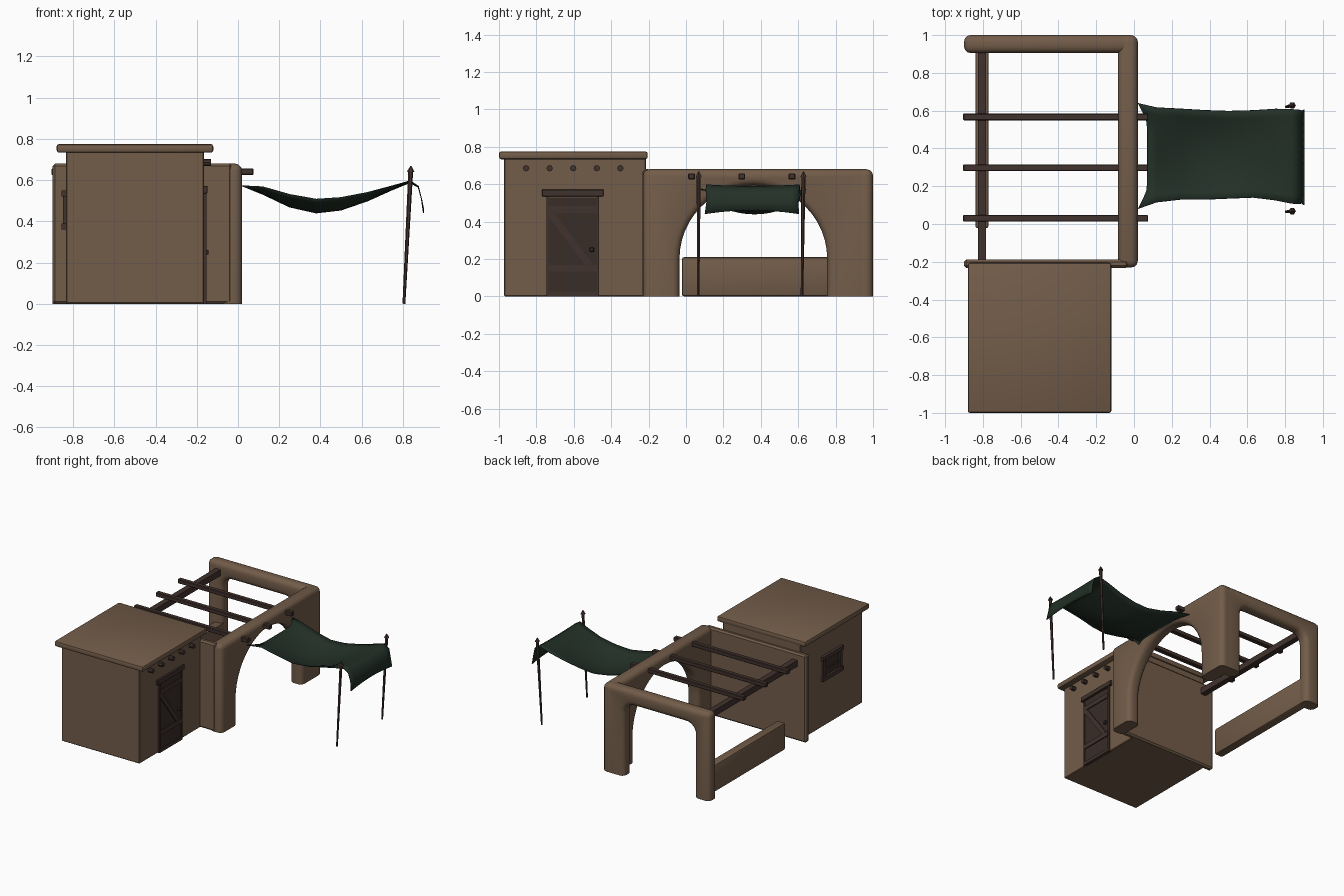
import bpy, bmesh, math
from mathutils import Vector, Matrix

if "Cube" in bpy.data.objects:
    bpy.data.objects.remove(bpy.data.objects["Cube"])


def material(name, rgb):
    m = bpy.data.materials.new(name)
    m.diffuse_color = (*rgb, 1)
    m.use_nodes = True
    m.node_tree.nodes["Principled BSDF"].inputs["Base Color"].default_value = m.diffuse_color
    return m


CLAY = material("clay", (0.17, 0.108, 0.067))
WOOD = material("dark wood", (0.052, 0.032, 0.026))
DOOR = material("door wood", (0.040, 0.026, 0.021))
CLOTH = material("green cloth", (0.016, 0.029, 0.020))


def finish(name, bm, mat, angle=35):
    bmesh.ops.recalc_face_normals(bm, faces=bm.faces)
    me = bpy.data.meshes.new(name)
    bm.to_mesh(me)
    bm.free()
    me.materials.append(mat)
    me.shade_smooth()
    me.set_sharp_from_angle(angle=math.radians(angle))
    ob = bpy.data.objects.new(name, me)
    bpy.context.collection.objects.link(ob)
    return ob


def bevel_sharp(bm, width, segments):
    edges = [e for e in bm.edges if len(e.link_faces) == 2 and e.calc_face_angle() > 0.7]
    bmesh.ops.bevel(bm, geom=edges, offset=width, segments=segments,
                    profile=0.5, affect='EDGES')


def box(name, x, y, z, mat, bevel=0.0, rot=0.0, segments=1):
    """Box from (min, max) ranges, optionally turned about x."""
    bm = bmesh.new()
    bmesh.ops.create_cube(bm, size=1)
    size = [r[1] - r[0] for r in (x, y, z)]
    mid = [(r[1] + r[0]) / 2 for r in (x, y, z)]
    bm.transform(Matrix.Translation(mid) @ Matrix.Rotation(rot, 4, 'X')
                 @ Matrix.Diagonal((*size, 1)))
    if bevel:
        bevel_sharp(bm, bevel, segments)
    return finish(name, bm, mat)


def rod(name, a, b, r1, r2, mat, sides=8):
    a, b = Vector(a), Vector(b)
    bm = bmesh.new()
    bmesh.ops.create_cone(bm, cap_ends=True, segments=sides, radius1=r1, radius2=r2,
                          depth=(b - a).length)
    bm.transform(Matrix.Translation((a + b) / 2)
                 @ (b - a).to_track_quat('Z', 'Y').to_matrix().to_4x4())
    return finish(name, bm, mat)


def panel(name, outline, axis, lo, hi):
    """Rounded adobe wall: 2D outline extruded along x or y, cut flat at the ground."""
    bm = bmesh.new()

    def place(p, d):
        return (d, p[0], p[1]) if axis == 'x' else (p[0], d, p[1])
    vs = [bm.verts.new(place(p, lo)) for p in outline]
    face = bm.faces.new(vs)
    ext = bmesh.ops.extrude_face_region(bm, geom=[face], use_keep_orig=True)
    shift = Vector(place((0, 0), hi - lo))
    for v in ext["geom"]:
        if isinstance(v, bmesh.types.BMVert):
            v.co += shift
    bmesh.ops.recalc_face_normals(bm, faces=bm.faces)
    bevel_sharp(bm, 0.035, 3)
    cut = bmesh.ops.bisect_plane(bm, geom=bm.verts[:] + bm.edges[:] + bm.faces[:],
                                 plane_co=(0, 0, 0), plane_no=(0, 0, 1), clear_inner=True)
    rim = [e for e in cut["geom_cut"] if isinstance(e, bmesh.types.BMEdge)]
    bmesh.ops.holes_fill(bm, edges=rim)
    return finish(name, bm, CLAY, 40)


# House block and roof slab
box("house", (-0.835, -0.165), (-0.973, -0.215), (0, 0.745), CLAY, 0.005)
box("house_roof", (-0.88, -0.12), (-1.0, -0.205), (0.733, 0.775), CLAY, 0.012, segments=2)

# Courtyard walls: arched side wall, open end frame, thin rear wall, low wall
arch = [(0.36 - 0.395 * math.cos(t), 0.2 + 0.395 * math.sin(t))
        for t in (math.pi * i / 24 for i in range(25))]
panel("arch_wall", [(-0.23, -0.1), (-0.035, -0.1)] + arch
      + [(0.755, -0.1), (1.0, -0.1), (1.0, 0.68), (-0.23, 0.68)], 'x', -0.085, 0.02)

r, left, right, top = 0.08, -0.77, -0.165, 0.565
quarter = [math.pi / 2 * i / 6 for i in range(7)]
opening = [(left + r - r * math.cos(t), top - r + r * math.sin(t)) for t in quarter]
opening += [(right - r + r * math.sin(t), top - r + r * math.cos(t)) for t in quarter]
panel("end_frame", [(-0.9, -0.1), (left, -0.1)] + opening
      + [(right, -0.1), (0.02, -0.1), (0.02, 0.68), (-0.9, 0.68)], 'y', 0.905, 1.0)

box("rear_wall", (-0.9, -0.03), (-0.232, -0.188), (0, 0.68), CLAY, 0.012)
box("low_wall", (-0.84, -0.77), (-0.022, 0.94), (0, 0.21), CLAY, 0.012, segments=2)

# Roof beam and rafters
box("support_beam", (-0.827, -0.783), (-0.2, 0.93), (0.58, 0.627), WOOD)
for i, y in enumerate((0.03, 0.298, 0.567)):
    box(f"rafter_{i}", (-0.905, 0.075), (y - 0.018, y + 0.018), (0.625, 0.657), WOOD, 0.004)

# Round log ends under the roof
for i in range(5):
    y = -0.855 + 0.126 * i
    rod(f"log_end_{i}", (-0.2, y, 0.685), (-0.13, y, 0.685), 0.017, 0.017, WOOD)

# Door with jambs, lintel, braces and handle
box("door", (-0.18, -0.160), (-0.742, -0.468), (0.02, 0.53), DOOR)
box("door_sill", (-0.18, -0.152), (-0.745, -0.465), (0.0, 0.025), WOOD)
box("door_lintel", (-0.2, -0.148), (-0.77, -0.44), (0.535, 0.572), WOOD, 0.003)
for n, y in (("left", -0.74), ("right", -0.47)):
    box(f"door_jamb_{n}", (-0.18, -0.154), (y - 0.006, y + 0.006), (0.0, 0.535), WOOD)
for i, z in enumerate((0.15, 0.465)):
    box(f"door_plank_{i}", (-0.17, -0.152), (-0.735, -0.475), (z - 0.018, z + 0.018), WOOD)
box("door_brace", (-0.17, -0.153), (-0.64, -0.605), (0.13, 0.485), WOOD, rot=0.645)
box("door_handle", (-0.165, -0.142), (-0.515, -0.492), (0.238, 0.262), WOOD, 0.004)

# Window on the far side
box("window_pane", (-0.84, -0.837), (-0.69, -0.49), (0.38, 0.53), DOOR)
for i, z in enumerate((0.375, 0.535)):
    box(f"window_rail_{i}", (-0.857, -0.82), (-0.715, -0.465), (z - 0.015, z + 0.015), WOOD)
for i, y in enumerate((-0.69, -0.49)):
    box(f"window_post_{i}", (-0.85, -0.82), (y - 0.015, y + 0.015), (0.375, 0.535), WOOD)
box("window_bar", (-0.846, -0.83), (-0.69, -0.49), (0.435, 0.45), WOOD)

# Awning poles with pointed tips
for i, (y0, y1) in enumerate(((0.065, 0.068), (0.62, 0.628))):
    rod(f"pole_{i}", (0.805, y0, 0), (0.838, y1, 0.645), 0.007, 0.012, WOOD, 6)
    rod(f"pole_tip_{i}", (0.838, y1, 0.64), (0.839, y1, 0.668), 0.019, 0.003, WOOD, 6)

# Sagging awning cloth with hanging front flap: rows of (x, z, low y, high y, sag)
rows = [(0.02, 0.572, 0.08, 0.64, 0.0), (0.12, 0.567, 0.115, 0.617, 0.035),
        (0.25, 0.53, 0.13, 0.61, 0.06), (0.38, 0.507, 0.13, 0.602, 0.066),
        (0.50, 0.515, 0.135, 0.598, 0.06), (0.63, 0.54, 0.14, 0.602, 0.04),
        (0.75, 0.572, 0.125, 0.61, 0.018), (0.835, 0.596, 0.108, 0.608, 0.008),
        (0.875, 0.57, 0.105, 0.605, 0.005), (0.89, 0.51, 0.11, 0.60, 0.0),
        (0.90, 0.44, 0.10, 0.605, -0.02)]
N = 12
bm = bmesh.new()
grid = []
for k, (x, z, y0, y1, sag) in enumerate(rows):
    line = []
    for j in range(N + 1):
        t = j / N
        bow = 1 - (2 * t - 1) ** 2
        inset = 0.05 * min(1, bow * 1.6) if k == 0 else 0
        line.append(bm.verts.new((x + inset, y0 + (y1 - y0) * t,
                                  z - sag * bow - 0.4 * inset)))
    grid.append(line)
for a, b in zip(grid, grid[1:]):
    for j in range(N):
        bm.faces.new((a[j], b[j], b[j + 1], a[j + 1]))
awning = finish("awning_cloth", bm, CLOTH, 60)
solid = awning.modifiers.new("thickness", 'SOLIDIFY')
solid.thickness = 0.005
solid.offset = 0
